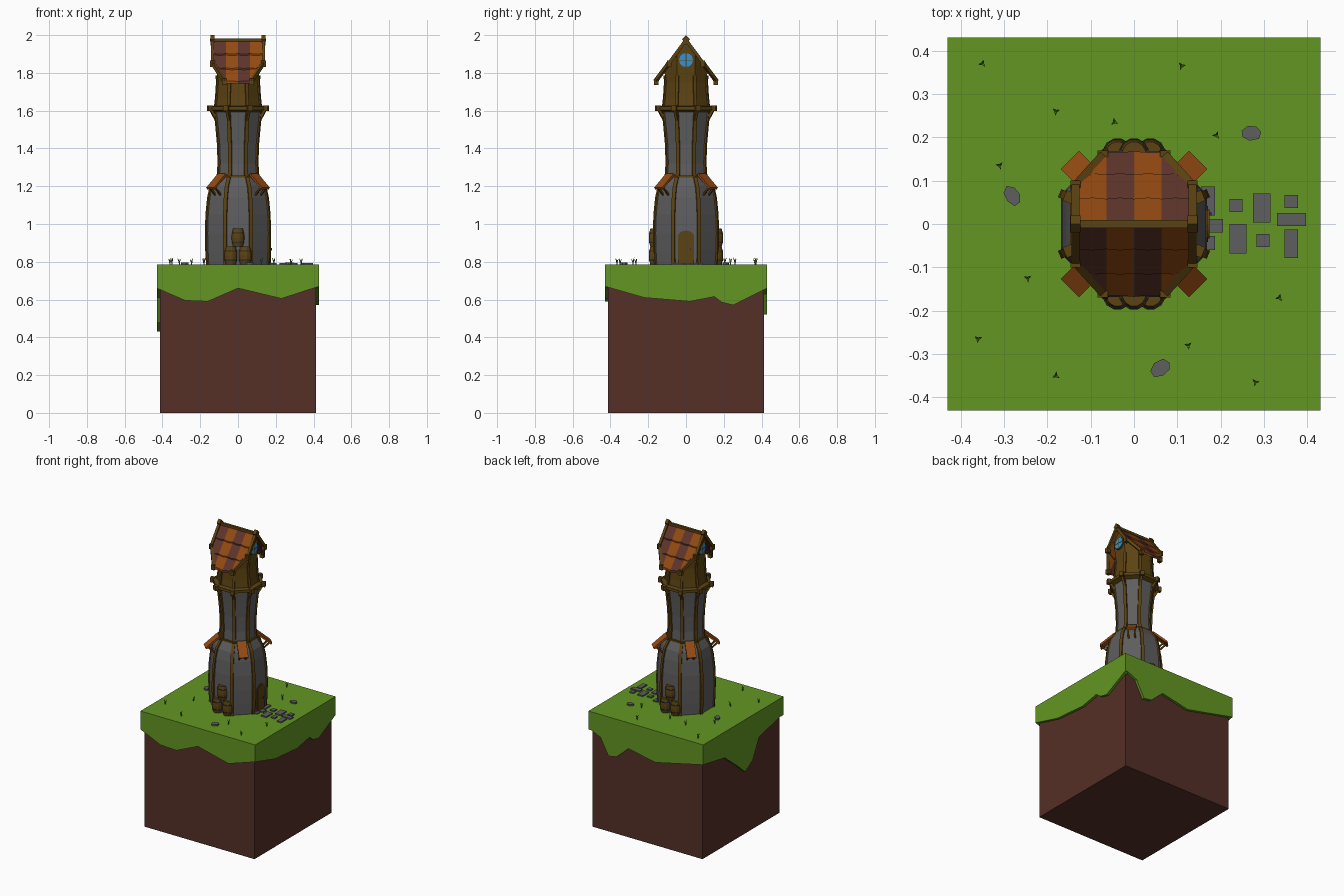
import bpy, bmesh, math, random
from mathutils import Vector, Matrix

if "Cube" in bpy.data.objects:
    bpy.data.objects.remove(bpy.data.objects["Cube"])

random.seed(4)
G = 0.785                                   # ground level
C8 = math.cos(math.pi / 8)


def mat(name, rgb):
    m = bpy.data.materials.new(name)
    m.diffuse_color = (*rgb, 1)
    m.use_nodes = True
    m.node_tree.nodes["Principled BSDF"].inputs["Base Color"].default_value = m.diffuse_color
    return m


GRASS = mat("grass green", (0.125, 0.305, 0.016))
DIRT = mat("dirt brown", (0.092, 0.029, 0.020))
STONE = mat("stone grey", (0.112, 0.112, 0.115))
WOOD = mat("wood brown", (0.108, 0.056, 0.006))
ORANGE = mat("roof orange", (0.290, 0.068, 0.006))
RUST = mat("roof red brown", (0.110, 0.034, 0.024))
GLASS = mat("window blue", (0.038, 0.290, 0.620))
IRON = mat("dark iron", (0.030, 0.030, 0.032))


def finish(name, bm, material):
    bmesh.ops.remove_doubles(bm, verts=bm.verts, dist=1e-5)
    bmesh.ops.recalc_face_normals(bm, faces=bm.faces)
    me = bpy.data.meshes.new(name)
    bm.to_mesh(me)
    bm.free()
    me.materials.append(material)
    ob = bpy.data.objects.new(name, me)
    bpy.context.collection.objects.link(ob)
    return ob


def prism(bm, pts, vec):
    """Polygon pushed along a vector."""
    a = [bm.verts.new(p) for p in pts]
    b = [bm.verts.new(Vector(p) + Vector(vec)) for p in pts]
    bm.faces.new(a)
    bm.faces.new(b[::-1])
    for i in range(len(a)):
        j = (i + 1) % len(a)
        bm.faces.new((a[i], b[i], b[j], a[j]))


def box(bm, x0, x1, y0, y1, z0, z1):
    prism(bm, [(x0, y0, z0), (x1, y0, z0), (x1, y1, z0), (x0, y1, z0)], (0, 0, z1 - z0))


def beam(bm, p, q, w, h):
    """Box from p to q."""
    p, q = Vector(p), Vector(q)
    d = q - p
    m = Matrix.Translation((p + q) / 2) @ d.to_track_quat('Z', 'Y').to_matrix().to_4x4() \
        @ Matrix.Diagonal((w, h, d.length, 1))
    bmesh.ops.create_cube(bm, size=1, matrix=m)


def lathe(bm, prof, n, cx=0, cy=0, flat=1.0):
    """Closed n-sided solid from (radius, z) rows."""
    rings = []
    for r, z in prof:
        rings.append([bm.verts.new((cx + r / flat * math.cos((i + .5) * math.tau / n),
                                    cy + r / flat * math.sin((i + .5) * math.tau / n), z))
                      for i in range(n)])
    for a, b in zip(rings, rings[1:]):
        for i in range(n):
            j = (i + 1) % n
            bm.faces.new((a[i], a[j], b[j], b[i]))
    bm.faces.new(rings[0][::-1])
    bm.faces.new(rings[-1])


def corners():
    return [(math.cos(a), math.sin(a)) for a in
            [(i + .5) * math.tau / 8 for i in range(8)]]


def ribs(name, prof, w=0.02):
    """Posts on the eight corners, following the wall profile."""
    bm = bmesh.new()
    for c, s in corners():
        rows = []
        for r, z in prof:
            R = r / C8
            rows.append([bm.verts.new((c * (R + o) - s * t, s * (R + o) + c * t, z))
                         for o, t in ((-.015, -w / 2), (.004, -w / 2), (.004, w / 2), (-.015, w / 2))])
        for a, b in zip(rows, rows[1:]):
            for i in range(4):
                j = (i + 1) % 4
                bm.faces.new((a[i], a[j], b[j], b[i]))
        bm.faces.new(rows[0])
        bm.faces.new(rows[-1])
    finish(name, bm, WOOD)


# Ground block: dirt, grass top and ragged grass skirts
bm = bmesh.new()
box(bm, -.413, .413, -.413, .413, 0, .775)
finish("dirt_block", bm, DIRT)
bm = bmesh.new()
box(bm, -.43, .43, -.43, .43, .765, G)
finish("grass_top", bm, GRASS)
skirts = {
    "front": [(-.43, .66), (-.28, .595), (-.16, .59), (0, .66), (.23, .605), (.43, .67)],
    "right": [(-.43, .67), (-.22, .61), (.02, .59), (.15, .615), (.19, .585), (.25, .57), (.43, .66)],
    "back": [(-.43, .65), (-.07, .57), (.13, .61), (.22, .53), (.28, .52), (.34, .63), (.43, .67)],
    "left": [(-.43, .67), (-.17, .61), (-.1, .48), (-.02, .43), (.06, .5), (.2, .61), (.43, .65)],
}
for side, prof in skirts.items():
    bm = bmesh.new()
    pts = prof + [(.43, G), (-.43, G)]
    sg = 1 if side in ("right", "back") else -1
    if side in ("front", "back"):
        prism(bm, [(u, sg * .43, z) for u, z in pts], (0, -sg * .025, 0))
    else:
        prism(bm, [(sg * .43, u, z) for u, z in pts], (-sg * .025, 0, 0))
    finish("grass_skirt_" + side, bm, GRASS)

# Paving slabs, loose rocks and grass tufts
bm = bmesh.new()
for x0, x1, y0, y1 in [(.155, .187, .02, .087), (.15, .205, -.02, .012), (.155, .187, -.06, -.028),
                       (.22, .25, .028, .058), (.22, .26, -.068, 0), (.275, .315, .003, .07),
                       (.283, .313, -.053, -.023), (.33, .397, -.005, .025),
                       (.347, .378, .037, .067), (.347, .378, -.078, -.013)]:
    box(bm, x0, x1, y0, y1, G - .005, G + .008)
finish("path_slabs", bm, STONE)
bm = bmesh.new()
for x, y, a in [(.27, .21, .1), (-.28, .065, 2.1), (.062, -.333, .6)]:
    pts = []
    for i in range(7):
        t, r = i * math.tau / 7, random.uniform(.9, 1.1)
        u, v = .025 * r * math.cos(t), .018 * r * math.sin(t)
        pts.append((x + u * math.cos(a) - v * math.sin(a), y + u * math.sin(a) + v * math.cos(a), G - .005))
    prism(bm, pts, (0, 0, .015))
finish("flat_rocks", bm, STONE)
bm = bmesh.new()
for x, y in [(-.35, .37), (.11, .365), (-.18, .26), (-.045, .235), (.19, .205), (-.31, .135),
             (-.245, -.125), (.335, -.17), (.125, -.28), (-.36, -.265), (-.18, -.35), (.28, -.365)]:
    t0 = random.uniform(0, 2)
    for k in range(3):
        t = t0 + k * math.tau / 3
        d, n = Vector((math.cos(t), math.sin(t), 0)), Vector((-math.sin(t), math.cos(t), 0)) * .0025
        p = Vector((x, y, G - .003))
        bend = p + d * .004 + Vector((0, 0, random.uniform(.018, .028)))
        tip = bend + d * .006 + Vector((0, 0, .012))
        prism(bm, [p - n, p + n, bend + n, tip, bend - n], d * -.002)
finish("grass_tufts", bm, GRASS)

# Stone tower, two curved octagonal storeys with corner posts
low = [(.161, G - .01), (.166, .86), (.168, .95), (.165, 1.05), (.156, 1.14), (.143, 1.2), (.115, 1.25)]
mid = [(.106, 1.25), (.101, 1.32), (.104, 1.42), (.113, 1.52), (.122, 1.61)]
top = [(.122, 1.61), (.115, 1.67), (.110, 1.75), (.115, 1.84)]
for name, prof in (("lower_tower", low), ("upper_tower", mid)):
    bm = bmesh.new()
    lathe(bm, prof, 8, flat=C8)
    finish(name, bm, STONE)
ribs("lower_posts", low)
ribs("upper_posts", mid)
bm = bmesh.new()
lathe(bm, [(.117, 1.243), (.117, 1.258)], 8, flat=C8)
finish("middle_ring", bm, WOOD)
bm = bmesh.new()
lathe(bm, [(.120, 1.592), (.148, 1.604), (.148, 1.622), (.118, 1.626)], 8, flat=C8)
for c, s in corners():
    beam(bm, (c * .145, s * .145, 1.612), (c * .173, s * .173, 1.612), .026, .03)
    beam(bm, (c * .118, s * .118, 1.54), (c * .152, s * .152, 1.60), .014, .014)
finish("balcony_ring", bm, WOOD)

# Small awnings on the four diagonal faces
bm, br = bmesh.new(), bmesh.new()
for i in range(4):
    a = math.pi / 4 + i * math.pi / 2
    c, s = math.cos(a), math.sin(a)
    beam(bm, (c * .118, s * .118, 1.262), (c * .205, s * .205, 1.188), .062, .062)
    # flatten the slab to a thin plate along its own normal
    n = Vector((c * .074, s * .074, .087)).normalized()
    o = Vector((c * .205, s * .205, 1.188))
    for v in list(bm.verts)[-8:]:
        side = Vector((-s, c, 0))
        d = v.co - o
        t = Vector((c * .087, s * .087, -.074)).normalized()
        v.co = o + t * d.dot(t) + side * d.dot(side) * .95 + n * (.006 if d.dot(n) > 0 else -.006)
    for k in (-.02, .02):
        beam(br, (c * .145 - s * k, s * .145 + c * k, 1.15), (c * .19 - s * k, s * .19 + c * k, 1.192), .009, .009)
finish("awnings", bm, ORANGE)
finish("awning_brackets", br, WOOD)

# Timber top room, cut to a gable
SL = 1.35


def rz(y):
    return 1.972 - SL * abs(y)


bm = bmesh.new()
lathe(bm, top + [(.119, 2.0)], 8, flat=C8)
for s in (-1, 1):
    r = bmesh.ops.bisect_plane(bm, geom=bm.verts[:] + bm.edges[:] + bm.faces[:], dist=1e-6,
                               plane_co=(0, 0, 1.966), plane_no=(0, s * SL, 1), clear_outer=True)
    bmesh.ops.holes_fill(bm, edges=[e for e in bm.edges if e.is_boundary])
finish("timber_room", bm, WOOD)
ribs("timber_posts", top[:3] + [(.112, 1.785)], .016)

# Striped shingle roof, three rows each side, corners cut to the octagon


def eave(x):
    return min(.165, .165 - (abs(x) - .062) * 1.15)


roofs = {0: bmesh.new(), 1: bmesh.new()}
for s in (-1, 1):
    for i in range(4):
        x0, x1 = -.128 + i * .064, -.064 + i * .064
        for y0, y1 in ((0, .058), (.052, .114), (.108, .168)):
            pts = []
            for x, y, up in ((x0, y0, 0), (x1, y0, 0), (x1, y1, .009), ((x0 + x1) / 2, y1 + .003, .009), (x0, y1, .009)):
                yy = min(y, eave(x) + (.003 if y == y1 else 0))
                pts.append((x, s * yy, rz(yy) + up))
            prism(roofs[(i + (s < 0)) % 2], pts, (0, 0, -.014))
finish("roof_orange_strips", roofs[0], ORANGE)
finish("roof_red_brown_strips", roofs[1], RUST)

# Roof trim: gable boards, cut-corner boards, ridge beam and finials
bm = bmesh.new()
for sx in (-1, 1):
    for sy in (-1, 1):
        a = (sx * .135, 0, rz(0) + .002)
        b = (sx * .135, sy * .09, rz(.09) + .002)
        c = (sx * .07, sy * .162, rz(.162) + .002)
        beam(bm, a, b, .018, .018)
        beam(bm, b, c, .018, .018)
        box(bm, sx * .135 - .012, sx * .135 + .012, sy * .088 - .012, sy * .088 + .012, rz(.09) - .018, rz(.09) + .016)
        box(bm, sx * .072 - .012, sx * .072 + .012, sy * .158 - .012, sy * .158 + .012, rz(.16) - .02, rz(.16) + .014)
    x = sx * .135
    prism(bm, [(x - .011, 0, 2.0), (x - .011, .02, 1.978), (x - .011, 0, 1.945), (x - .011, -.02, 1.978)], (.022, 0, 0))
beam(bm, (-.148, 0, 1.974), (.148, 0, 1.974), .018, .016)
finish("roof_trim", bm, WOOD)

# Round gable windows with frames and bars
bg, bf = bmesh.new(), bmesh.new()
for s in (-1, 1):
    for b, r, x in ((bf, .042, .121), (bg, .037, .124)):
        prism(b, [(s * x, r * math.cos(k * math.tau / 12), 1.868 + r * math.sin(k * math.tau / 12))
                  for k in range(12)], (-s * .008, 0, 0))
    beam(bf, (s * .124, -.036, 1.868), (s * .124, .036, 1.868), .003, .003)
    beam(bf, (s * .124, 0, 1.832), (s * .124, 0, 1.904), .003, .003)
finish("gable_windows", bg, GLASS)
finish("window_frames", bf, WOOD)

# Arched door


def arch(w, h):
    return [(-w, G), (w, G)] + [(w * math.cos(k * math.pi / 8), h - w * .7 + w * .7 * math.sin(k * math.pi / 8))
                                for k in range(9)]


bm = bmesh.new()
prism(bm, [(.15, y, z) for y, z in arch(.042, .965)], (.021, 0, 0))
prism(bm, [(.16, y, z) for y, z in arch(.034, .955)], (.014, 0, 0))
finish("door", bm, WOOD)
bm = bmesh.new()
box(bm, .172, .179, .02, .026, .86, .872)
finish("door_handle", bm, IRON)

# Barrel stacks front and back
bw, bi = bmesh.new(), bmesh.new()
for s in (-1, 1):
    for x, z in ((-.038, G), (.038, G), (0, .88)):
        y = s * .163
        lathe(bw, [(.027, z), (.034, z + .03), (.035, z + .047), (.034, z + .065), (.027, z + .095)], 12, x, y)
        for h in (.02, .07):
            lathe(bi, [(.0335, z + h), (.0345, z + h + .006)], 12, x, y)
finish("barrels", bw, WOOD)
finish("barrel_hoops", bi, IRON)
